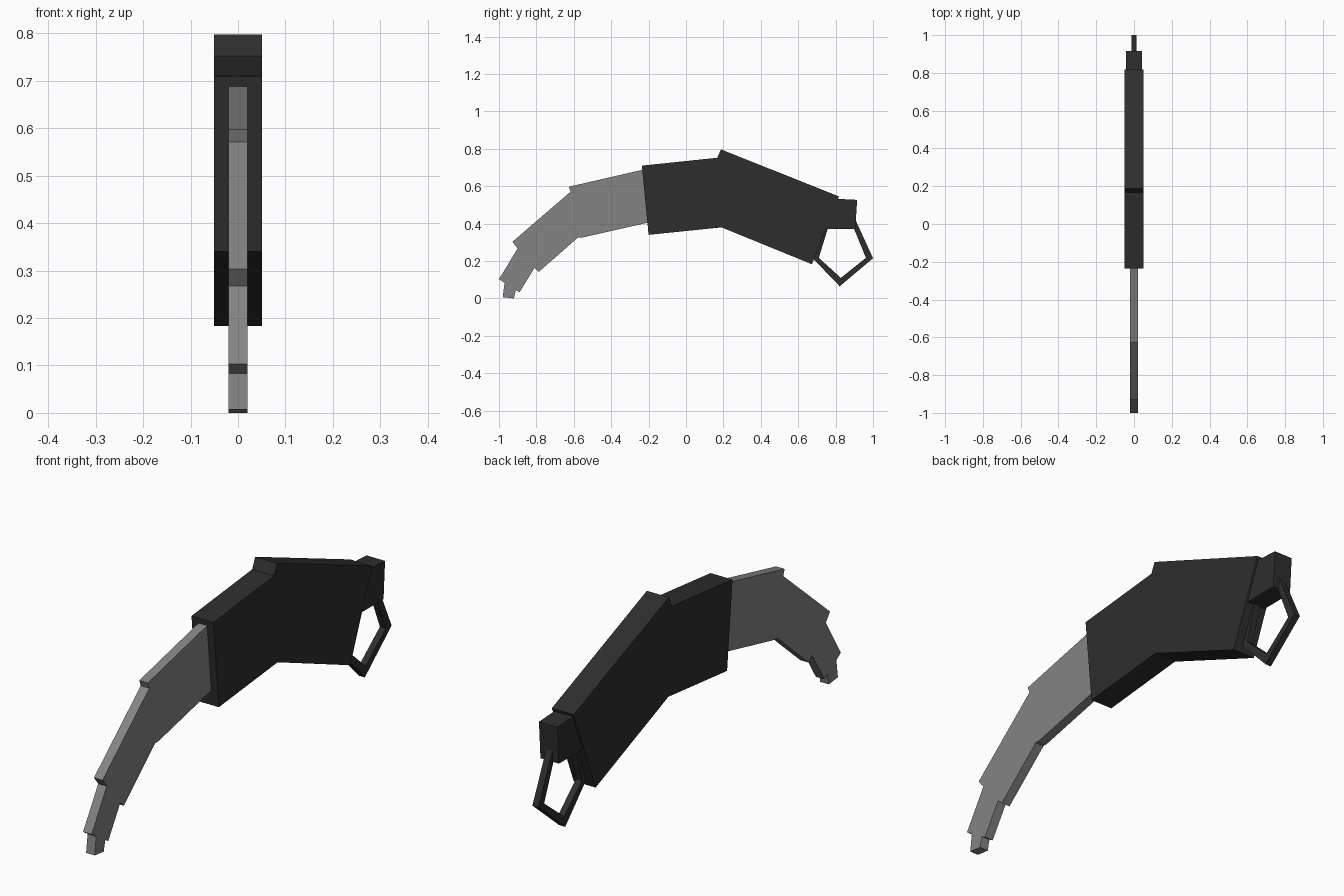
import bpy
import bmesh

if "Cube" in bpy.data.objects:
    bpy.data.objects.remove(bpy.data.objects["Cube"])


def material(name, value):
    m = bpy.data.materials.new(name)
    m.diffuse_color = (value, value, value, 1)
    m.use_nodes = True
    m.node_tree.nodes["Principled BSDF"].inputs["Base Color"].default_value = m.diffuse_color
    return m


def finish(bm, name, mat):
    bmesh.ops.recalc_face_normals(bm, faces=bm.faces)
    mesh = bpy.data.meshes.new(name)
    bm.to_mesh(mesh)
    bm.free()
    mesh.materials.append(mat)
    obj = bpy.data.objects.new(name, mesh)
    bpy.context.collection.objects.link(obj)
    return obj


def plate(name, outline, half, mat):
    """Extrude a side outline of (y, z) points symmetrically along x."""
    bm = bmesh.new()
    left = [bm.verts.new((-half, y, z)) for y, z in outline]
    right = [bm.verts.new((half, y, z)) for y, z in outline]
    bm.faces.new(left)
    bm.faces.new(right[::-1])
    for i in range(len(outline)):
        j = (i + 1) % len(outline)
        bm.faces.new((left[i], right[i], right[j], left[j]))
    return finish(bm, name, mat)


def ring(name, outer, inner, half, mat):
    """Square-section closed frame between two outlines."""
    bm = bmesh.new()
    loops = [[bm.verts.new((x, y, z)) for y, z in line]
             for x, line in ((-half, outer), (half, outer), (half, inner), (-half, inner))]
    n = len(outer)
    for a in range(4):
        p, q = loops[a], loops[(a + 1) % 4]
        for i in range(n):
            j = (i + 1) % n
            bm.faces.new((p[i], q[i], q[j], p[j]))
    return finish(bm, name, mat)


dark = material("handle_black", 0.027)
steel = material("blade_grey", 0.23)

# Stepped curved blade
plate("blade", [
    (-0.21, 0.693), (-0.627, 0.597), (-0.617, 0.571), (-0.928, 0.303),
    (-0.90, 0.267), (-1.0, 0.103), (-0.97, 0.083), (-0.98, 0.007),
    (-0.92, 0.0), (-0.91, 0.045), (-0.89, 0.033), (-0.81, 0.163),
    (-0.787, 0.142), (-0.578, 0.325), (-0.557, 0.325), (-0.204, 0.405)],
    0.02, steel)

# Bent two-segment handle
plate("handle", [
    (-0.236, 0.71), (0.167, 0.752), (0.187, 0.797), (0.818, 0.545),
    (0.673, 0.183), (0.19, 0.38), (-0.2, 0.34)], 0.051, dark)

# Pommel block
plate("pommel", [
    (0.76, 0.535), (0.915, 0.527), (0.905, 0.37), (0.74, 0.37)], 0.043, dark)

# Five-sided finger ring
ring("finger_ring",
     [(0.89, 0.455), (1.0, 0.215), (0.822, 0.065), (0.682, 0.21), (0.765, 0.455)],
     [(0.885, 0.405), (0.962, 0.217), (0.828, 0.11), (0.71, 0.217), (0.768, 0.405)],
     0.014, dark)
